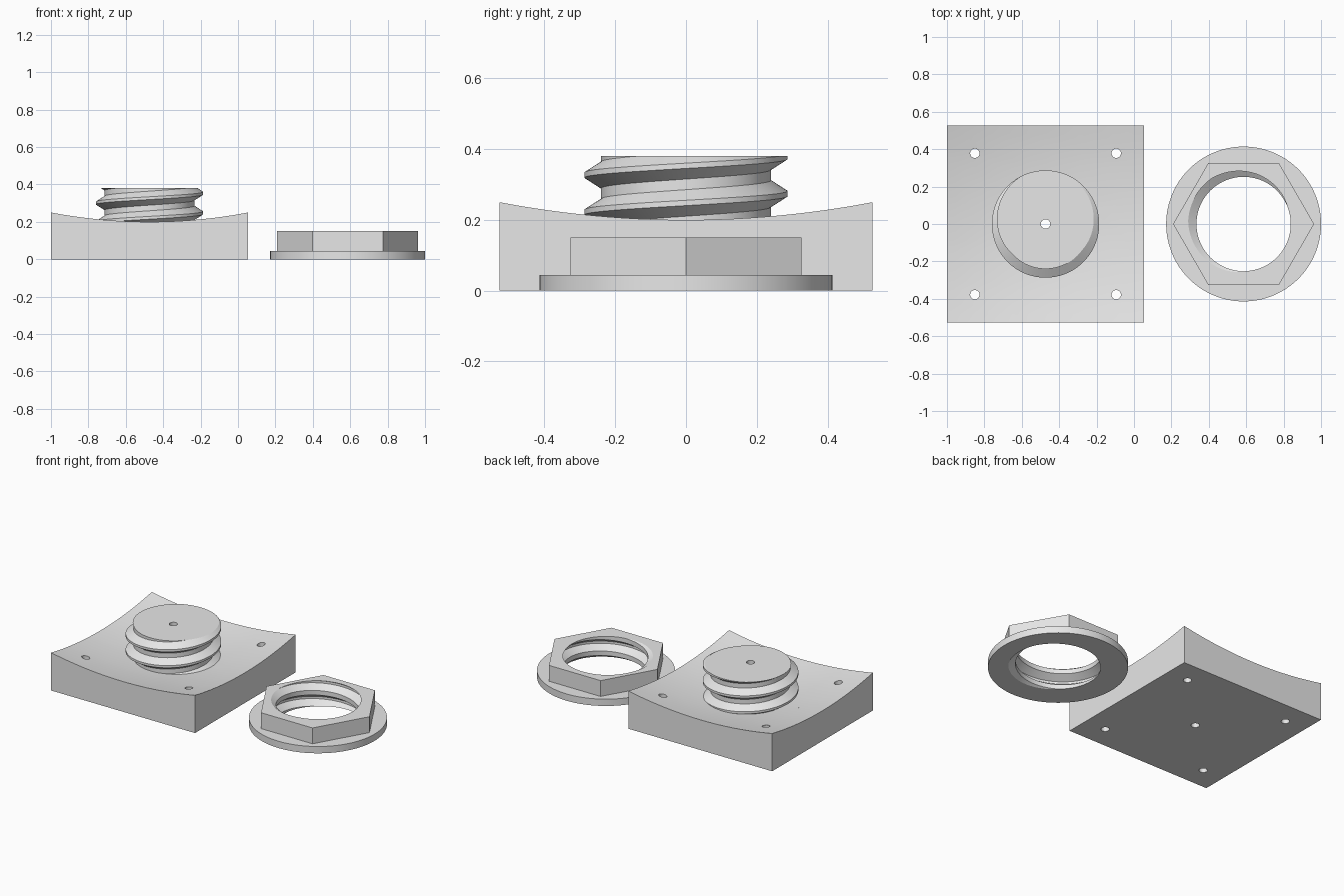
import bpy, bmesh, math
from mathutils import Matrix, Vector

cube = bpy.data.objects.get("Cube")
if cube:
    bpy.data.objects.remove(cube)

PITCH = 0.105
POST_X, NUT_X = -0.473, 0.586
HALF = 0.527

grey = bpy.data.materials.new("plain_grey")
grey.use_nodes = True
grey.diffuse_color = (0.8, 0.8, 0.8, 1)
grey.node_tree.nodes["Principled BSDF"].inputs["Base Color"].default_value = (0.8, 0.8, 0.8, 1)


def to_object(bm, name, x):
    bmesh.ops.recalc_face_normals(bm, faces=bm.faces)
    mesh = bpy.data.meshes.new(name)
    bm.to_mesh(mesh)
    bm.free()
    mesh.materials.append(grey)
    obj = bpy.data.objects.new(name, mesh)
    obj.location.x = x
    bpy.context.collection.objects.link(obj)
    return obj


def prism(name, x, radius, lo, hi, sides, y=0):
    bm = bmesh.new()
    bmesh.ops.create_cone(bm, cap_ends=True, segments=sides, radius1=radius, radius2=radius,
                          depth=hi - lo, matrix=Matrix.Translation((0, y, (lo + hi) / 2)))
    return to_object(bm, name, x)


def threaded_rod(name, x, minor, major, crest_z, lo, hi, steps=96):
    """Right-handed helical thread, trimmed flat at both ends."""
    bm = bmesh.new()
    profile = [(-0.0375, minor), (-0.0075, major), (0.0075, major), (0.0375, minor)]
    start = crest_z - PITCH * (math.ceil((crest_z - lo) / PITCH) + 2)
    total = steps * (math.ceil((hi - lo) / PITCH) + 6)
    rows = []
    for t in range(total + 1):
        a = 2 * math.pi * (t % steps) / steps
        z = start + PITCH * t / steps
        rows.append([bm.verts.new((r * math.cos(a), r * math.sin(a), z + dz)) for dz, r in profile])
    for t in range(total - steps):
        here = rows[t] + [rows[t + steps][0]]
        after = rows[t + 1] + [rows[t + 1 + steps][0]]
        for k in range(4):
            bm.faces.new((here[k], after[k], after[k + 1], here[k + 1]))
    for z, up in ((lo, -1), (hi, 1)):
        bmesh.ops.bisect_plane(bm, geom=bm.verts[:] + bm.edges[:] + bm.faces[:], dist=1e-5,
                               plane_co=Vector((0, 0, z)), plane_no=Vector((0, 0, up)),
                               clear_outer=True)
    bmesh.ops.delete(bm, geom=[v for v in bm.verts if not v.link_faces], context='VERTS')
    bmesh.ops.holes_fill(bm, edges=[e for e in bm.edges if e.is_boundary], sides=0)
    return to_object(bm, name, x)


def combine(obj, other, operation):
    mod = obj.modifiers.new("combine", 'BOOLEAN')
    mod.operation = operation
    mod.solver = 'EXACT'
    mod.object = other
    other.hide_render = True
    bpy.context.view_layer.objects.active = obj
    bpy.ops.object.modifier_apply(modifier=mod.name)
    bpy.data.objects.remove(other)


def drill(obj, x, y=0):
    combine(obj, prism("drill_cutter", x, 0.025, -0.1, 0.5, 32, y), 'DIFFERENCE')


# Square block with a dished top
bm = bmesh.new()
bmesh.ops.create_grid(bm, x_segments=24, y_segments=24, size=HALF)
top = bm.verts[:]
made = bmesh.ops.extrude_face_region(bm, geom=bm.faces[:], use_keep_orig=True)
for v in top:
    v.co.z = 0.15 + 0.05 * (v.co.x ** 2 + v.co.y ** 2) / HALF ** 2
bmesh.ops.dissolve_limit(bm, angle_limit=0.001, verts=bm.verts[:], edges=bm.edges[:])
block = to_object(bm, "dished_block", POST_X)
for sx in (-1, 1):
    for sy in (-1, 1):
        drill(block, POST_X + sx * 0.378, sy * 0.378)
drill(block, POST_X)

# Threaded post, rooted in the block
post = threaded_rod("threaded_post", POST_X, 0.24, 0.287, 0.248, 0.05, 0.38)
drill(post, POST_X)

# Flanged hexagonal nut with an internal thread
nut = prism("flanged_nut", NUT_X, 0.414, 0, 0.045, 128)
bm = bmesh.new()
bmesh.ops.create_cone(bm, cap_ends=True, segments=6, radius1=0.377, radius2=0.377, depth=0.13,
                      matrix=Matrix.Translation((0, 0, 0.085)) @ Matrix.Rotation(math.pi / 2, 4, 'Z'))
combine(nut, to_object(bm, "hex_body", NUT_X), 'UNION')
combine(nut, threaded_rod("tap_cutter", NUT_X, 0.252, 0.297, 0.106, -0.05, 0.2), 'DIFFERENCE')

# Smooth the curved faces, keep the edges sharp
bpy.ops.object.select_all(action='DESELECT')
for obj in (block, post, nut):
    obj.select_set(True)
bpy.context.view_layer.objects.active = block
bpy.ops.object.shade_smooth_by_angle(angle=math.radians(25))
